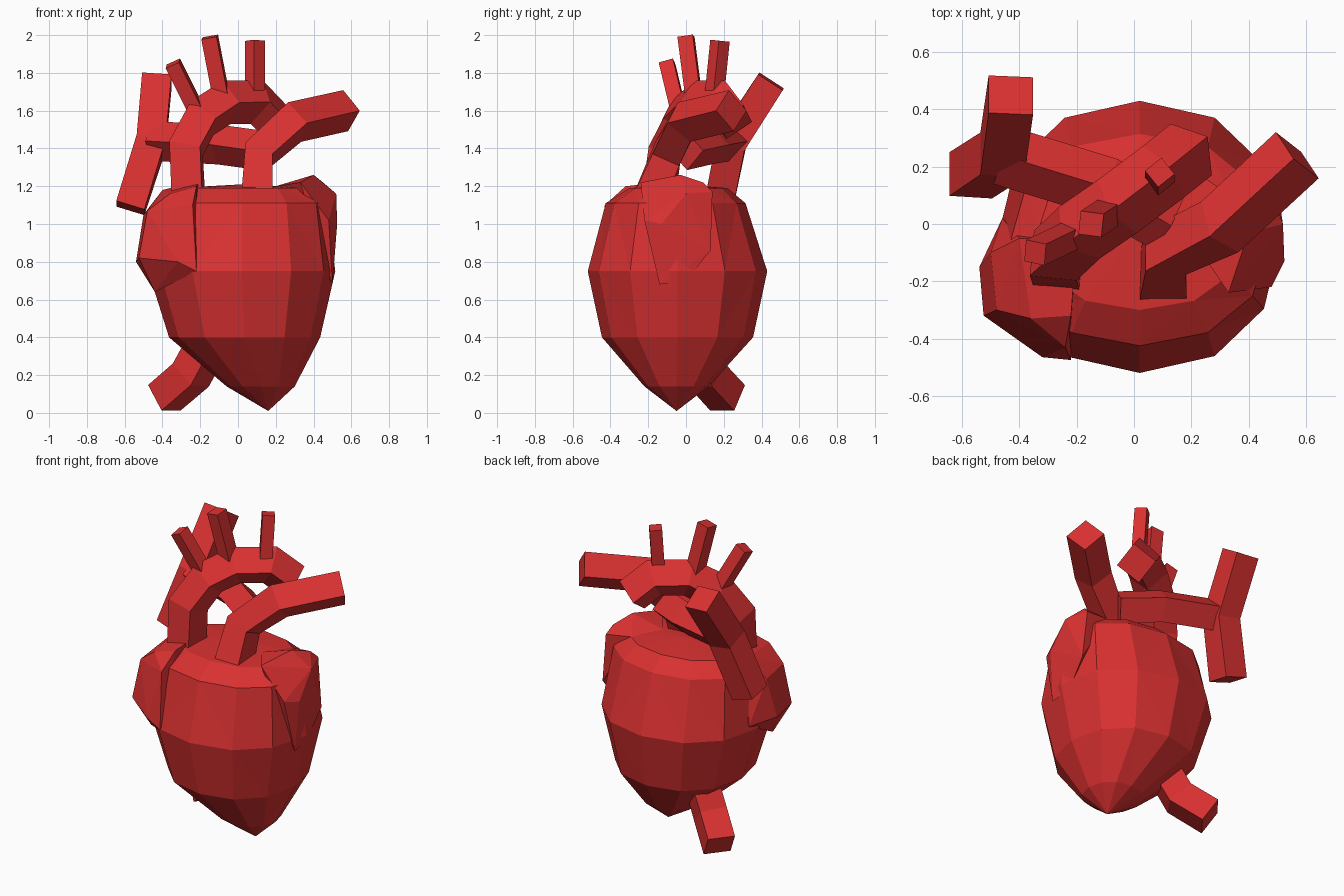
import bpy, bmesh, math
from mathutils import Vector

if "Cube" in bpy.data.objects:
    bpy.data.objects.remove(bpy.data.objects["Cube"])

red = bpy.data.materials.new("heart red")
red.diffuse_color = (0.70, 0.03, 0.03, 1)
red.use_nodes = True
red.node_tree.nodes["Principled BSDF"].inputs["Base Color"].default_value = red.diffuse_color


def finish(name, bm):
    bmesh.ops.recalc_face_normals(bm, faces=bm.faces)
    me = bpy.data.meshes.new(name)
    bm.to_mesh(me)
    bm.free()
    me.materials.append(red)
    ob = bpy.data.objects.new(name, me)
    bpy.context.collection.objects.link(ob)
    return ob


def skin(bm, rings):
    for a, b in zip(rings, rings[1:]):
        n = len(a)
        for i in range(n):
            j = (i + 1) % n
            bm.faces.new((a[i], a[j], b[j], b[i]))


def tube(name, pts, radii, ref, turn=0, sides=4):
    """Faceted mitred tube; ref points one corner, turn rotates the section."""
    bm = bmesh.new()
    pts = [Vector(p) for p in pts]
    rings = []
    for i, p in enumerate(pts):
        d1 = (p - pts[i - 1]).normalized() if i else (pts[1] - p).normalized()
        d2 = (pts[i + 1] - p).normalized() if i < len(pts) - 1 else d1
        t = (d1 + d2).normalized()
        u = Vector(ref)
        u = (u - t * u.dot(t)).normalized()
        v = t.cross(u)
        k = 1 / max(0.6, t.dot(d1))
        r = radii[i] if isinstance(radii, tuple) else radii
        angs = [turn + 2 * math.pi * s / sides for s in range(sides)]
        rings.append([bm.verts.new(p + r * (u * math.cos(a) + v * k * math.sin(a))) for a in angs])
    skin(bm, rings)
    bm.faces.new(rings[0])
    bm.faces.new(rings[-1])
    return finish(name, bm)


def hull(name, pts):
    bm = bmesh.new()
    for p in pts:
        bm.verts.new(p)
    res = bmesh.ops.convex_hull(bm, input=bm.verts)
    junk = [g for g in res["geom_interior"] if isinstance(g, bmesh.types.BMVert)]
    if junk:
        bmesh.ops.delete(bm, geom=junk, context='VERTS')
    return finish(name, bm)


# Ventricles: stacked ten/twelve sided rings (z, centre x, centre y, rx, ry)
bm = bmesh.new()
rings = []
for n, (z, cx, cy, rx, ry) in enumerate([
        (0.14, 0.12, -0.05, 0.18, 0.17), (0.40, 0.035, -0.045, 0.40, 0.40),
        (0.75, 0.02, -0.045, 0.495, 0.475), (1.11, 0.02, -0.055, 0.45, 0.37),
        (1.19, 0.02, -0.04, 0.36, 0.26)]):
    ring = []
    for s in range(12):
        a = 2 * math.pi * s / 12
        c, si = math.cos(a), math.sin(a)
        e = 0.92  # slightly squarer than an ellipse
        ring.append(bm.verts.new((cx + rx * math.copysign(abs(c) ** e, c),
                                  cy + ry * math.copysign(abs(si) ** e, si), z)))
    rings.append(ring)
skin(bm, rings)
for ring, tip in ((rings[0], (0.16, -0.05, 0.01)), (rings[-1], (0.02, -0.02, 1.21))):
    v = bm.verts.new(tip)
    for s in range(12):
        bm.faces.new((ring[s], ring[(s + 1) % 12], v))
bmesh.ops.triangulate(bm, faces=[f for f in bm.faces if len(f.verts) == 4])
finish("ventricles", bm)

# Atrium bulges at the two upper sides
hull("right_atrium", [
    (-0.22, -0.475, 0.75), (-0.32, -0.465, 0.80), (-0.22, -0.32, 1.20), (-0.44, -0.25, 0.64),
    (-0.54, -0.15, 0.80), (-0.525, -0.32, 0.82), (-0.50, -0.10, 1.05), (-0.48, -0.30, 1.07),
    (-0.40, -0.05, 1.18), (-0.36, -0.33, 1.16), (-0.46, 0.02, 0.78), (-0.20, -0.05, 1.23),
    (-0.24, -0.43, 1.10)])
hull("left_auricle", [
    (0.33, -0.24, 1.22), (0.40, -0.03, 1.26), (0.45, 0.09, 1.22), (0.47, 0.14, 1.17),
    (0.50, 0.13, 0.86), (0.49, 0.0, 0.70), (0.50, -0.14, 0.68), (0.525, -0.13, 1.0),
    (0.48, -0.22, 1.02), (0.52, 0.0, 1.16), (0.20, -0.05, 1.20), (0.30, 0.12, 1.19)])

# Aortic arch and its three branches
tube("aorta", [(-0.26, -0.15, 1.10), (-0.275, -0.11, 1.40), (-0.19, -0.03, 1.56),
               (-0.06, 0.06, 1.645), (0.10, 0.18, 1.645), (0.20, 0.26, 1.54)],
     0.115, (0.62, -0.78, 0))
branches = [((-0.22, -0.04, 1.60), (-0.345, -0.10, 1.85), 0.055),
            ((-0.09, 0.04, 1.68), (-0.15, 0.0, 1.99), 0.058),
            ((0.09, 0.15, 1.68), (0.09, 0.18, 1.97), 0.052)]
for n, (a, b, r) in enumerate(branches):
    tube(f"arch_branch_{n + 1}", [a, b], r, (0.62, -0.78, 0), math.pi / 4 if n == 2 else 0)

# Pulmonary trunk sweeping to the left, with a cross branch behind the aorta
tube("pulmonary_trunk", [(0.10, -0.21, 1.10), (0.11, -0.10, 1.37), (0.30, -0.01, 1.54),
                         (0.57, 0.24, 1.60)], (0.12, 0.105, 0.11, 0.11), (0.68, -0.74, 0))
tube("pulmonary_cross_branch", [(0.12, 0.0, 1.39), (-0.10, 0.13, 1.42), (-0.46, 0.24, 1.44)],
     0.105, (0, 0, 1))
# Fork at the end of the cross branch
tube("pulmonary_fork", [(-0.43, 0.45, 1.755), (-0.46, 0.24, 1.43), (-0.57, 0.17, 1.085)],
     0.11, (1, 0, 0), math.pi / 4)

# Lower vein leaving the back underside
tube("lower_vein", [(-0.13, 0.06, 0.42), (-0.25, 0.11, 0.20), (-0.39, 0.22, 0.08)],
     0.115, (0.62, 0.78, 0), math.pi / 4)
